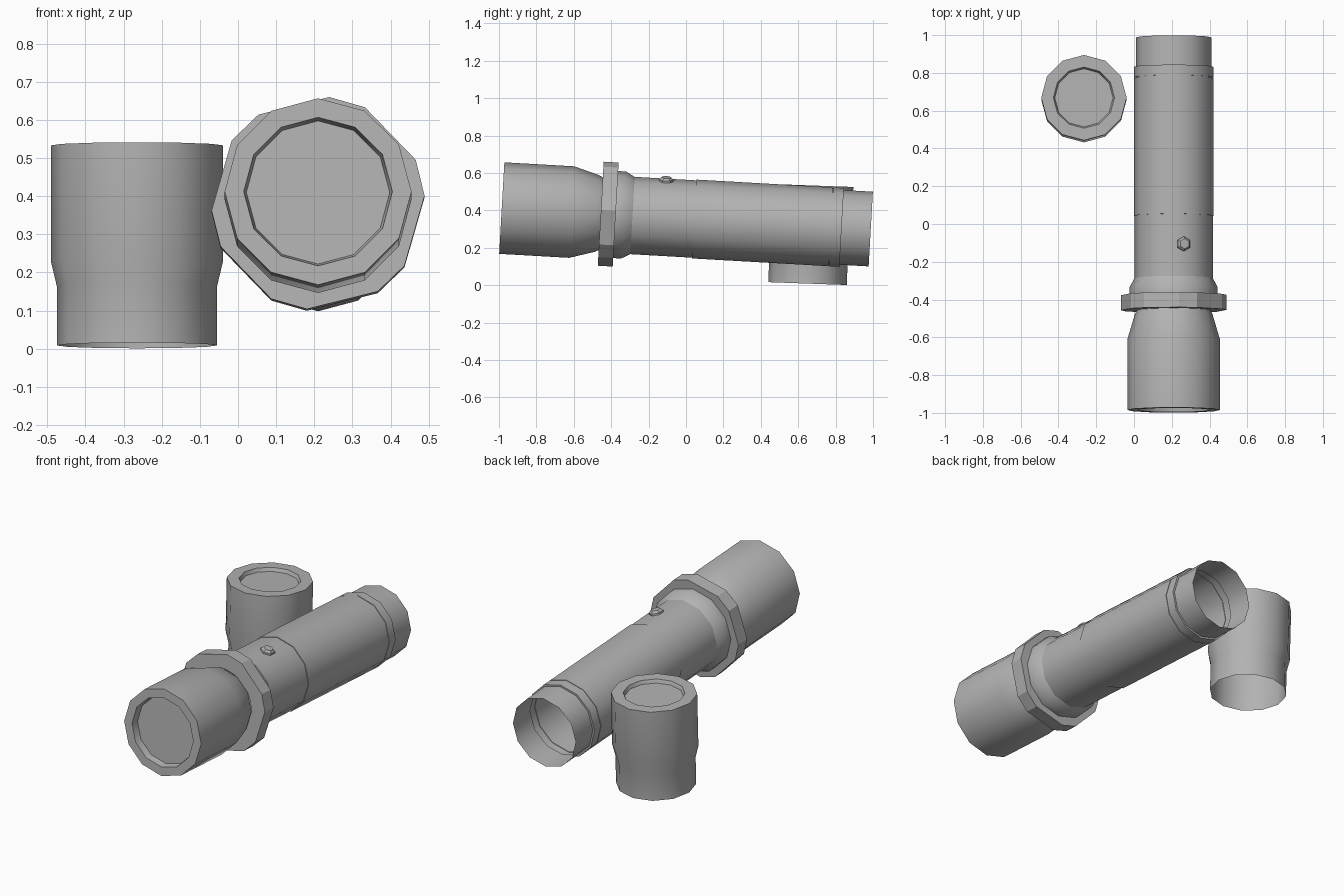
import bpy, bmesh, math
from mathutils import Matrix, Vector

cube = bpy.data.objects.get("Cube")
if cube:
    bpy.data.objects.remove(cube, do_unlink=True)

grey = bpy.data.materials.new("plain grey")
GREY = (0.45, 0.45, 0.45, 1)
grey.use_nodes = True
grey.diffuse_color = GREY
grey.node_tree.nodes["Principled BSDF"].inputs["Base Color"].default_value = GREY

TWELVE = [30 * i for i in range(12)]


def lathe(name, profile, frame, angles=TWELVE, close_end=False, flat=False):
    """Sweep (radius, distance) points round the local z axis, at the given angles."""
    bm = bmesh.new()
    rings = []
    for r, t in profile:
        rings.append([bm.verts.new((r * math.cos(math.radians(a)),
                                    r * math.sin(math.radians(a)), t)) for a in angles])
    n = len(angles)
    for low, high in zip(rings, rings[1:]):
        for i in range(n):
            j = (i + 1) % n
            bm.faces.new((low[i], low[j], high[j], high[i]))
    if close_end:
        bm.faces.new(rings[-1])
    bmesh.ops.recalc_face_normals(bm, faces=bm.faces)
    # Open shells: make sure the widest wall faces outward
    wall = max(bm.faces, key=lambda f: Vector(f.calc_center_median().xy).length)
    if wall.normal.xy.dot(wall.calc_center_median().xy) < 0:
        bmesh.ops.reverse_faces(bm, faces=bm.faces)
    mesh = bpy.data.meshes.new(name)
    bm.to_mesh(mesh)
    bm.free()
    mesh.materials.append(grey)
    obj = bpy.data.objects.new(name, mesh)
    bpy.context.collection.objects.link(obj)
    obj.matrix_world = frame
    bpy.ops.object.select_all(action='DESELECT')
    obj.select_set(True)
    bpy.context.view_layer.objects.active = obj
    if not flat:
        bpy.ops.object.shade_smooth_by_angle(angle=math.radians(35))
    return obj


# Torch frame: local z runs from the front rim to the tail, sloping down
torch = Matrix.Translation((0.21, -0.985, 0.412)) @ Matrix.Rotation(math.radians(-93.25), 4, 'X')

# Head with rim and recessed lens
lathe("head", [(0.195, 0.53), (0.205, 0.51), (0.245, 0.375), (0.245, 0), (0.195, 0),
               (0.188, 0.04)], torch, close_end=True)

# Hexagonal grip ring with cut corners
corners = [-(14 + 60 * k + s) for k in range(6) for s in (-10, 10)]
lathe("grip_ring", [(0.195, 0.53), (0.28, 0.53), (0.28, 0.61), (0.2, 0.61)],
      torch, corners, flat=True)

# Collar, front barrel, rear barrel, seam and tail
lathe("collar", [(0.2, 0.605), (0.233, 0.605), (0.233, 0.652), (0.207, 0.7)], torch)
lathe("front_barrel", [(0.207, 0.695), (0.207, 1.03)], torch)
lathe("rear_barrel", [(0.207, 1.03), (0.211, 1.03), (0.211, 1.76), (0.208, 1.76),
                      (0.208, 1.765), (0.211, 1.765), (0.211, 1.82), (0.2, 1.82)], torch)
lathe("tail", [(0.2, 1.82), (0.2, 1.976)], torch)

# Switch button, on the facet beside the top
button = (torch @ Matrix.Rotation(math.radians(-75), 4, 'Z')
          @ Matrix.Translation((0.2, 0, 0.87)) @ Matrix.Rotation(math.radians(90), 4, 'Y'))
lathe("switch_button", [(0.039, -0.01), (0.039, 0.01), (0.027, 0.022)], button,
      [60 * i for i in range(6)], close_end=True, flat=True)

# Separate open-bottomed end piece, standing beside the torch
stand = Matrix.Translation((-0.265, 0.65, 0.0085)) @ Matrix.Rotation(math.radians(-2.06), 4, 'X')
lathe("end_piece", [(0.21, 0), (0.21, 0.155), (0.226, 0.222), (0.226, 0.525), (0.162, 0.525),
                    (0.154, 0.505)], stand, close_end=True)
